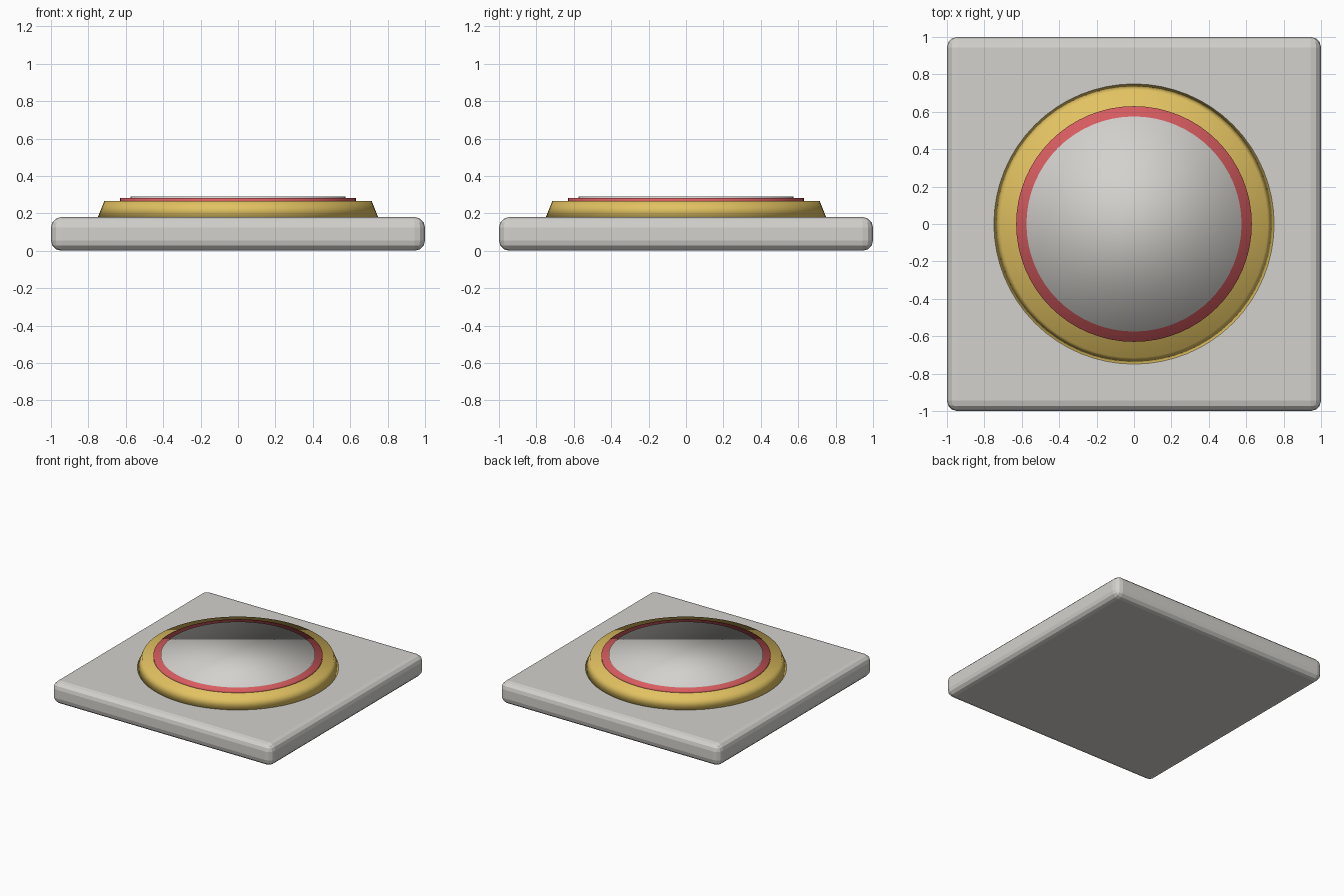
import bpy
import bmesh
from mathutils import Matrix

if "Cube" in bpy.data.objects:
    bpy.data.objects.remove(bpy.data.objects["Cube"], do_unlink=True)


def make_material(name, rgb):
    mat = bpy.data.materials.new(name)
    mat.use_nodes = True
    colour = (*rgb, 1.0)
    mat.diffuse_color = colour
    mat.node_tree.nodes["Principled BSDF"].inputs["Base Color"].default_value = colour
    return mat


def add_part(name, bm, mat, smooth):
    mesh = bpy.data.meshes.new(name)
    for face in bm.faces:
        face.smooth = smooth
    bm.to_mesh(mesh)
    bm.free()
    mesh.materials.append(mat)
    obj = bpy.data.objects.new(name, mesh)
    bpy.context.scene.collection.objects.link(obj)
    return obj


def add_disc(name, mat, bottom_radius, top_radius, bottom, top):
    """Capped round plate, smooth shaded right across its rim."""
    bm = bmesh.new()
    bmesh.ops.create_cone(
        bm, cap_ends=True, cap_tris=False, segments=64,
        radius1=bottom_radius, radius2=top_radius, depth=top - bottom,
        matrix=Matrix.Translation((0, 0, (bottom + top) / 2)))
    return add_part(name, bm, mat, True)


pale_grey = make_material("pale grey", (0.65, 0.64, 0.61))
gold = make_material("gold", (0.76, 0.54, 0.12))
red = make_material("red", (0.70, 0.11, 0.12))

# Square base slab with rounded edges
SLAB_HEIGHT = 0.18
bm = bmesh.new()
bmesh.ops.create_cube(bm, size=1)
bmesh.ops.scale(bm, vec=(2, 2, SLAB_HEIGHT), verts=bm.verts)
bmesh.ops.translate(bm, vec=(0, 0, SLAB_HEIGHT / 2), verts=bm.verts)
bmesh.ops.bevel(bm, geom=bm.edges[:], offset=0.055, segments=3,
                profile=0.5, affect='EDGES')
add_part("base_slab", bm, pale_grey, False)

# Stacked round plates: tapered collar, coloured band, centre
add_disc("collar", gold, 0.75, 0.715, SLAB_HEIGHT - 0.002, 0.265)
add_disc("band", red, 0.63, 0.63, 0.25, 0.283)
add_disc("centre_disc", pale_grey, 0.575, 0.575, 0.27, 0.289)
